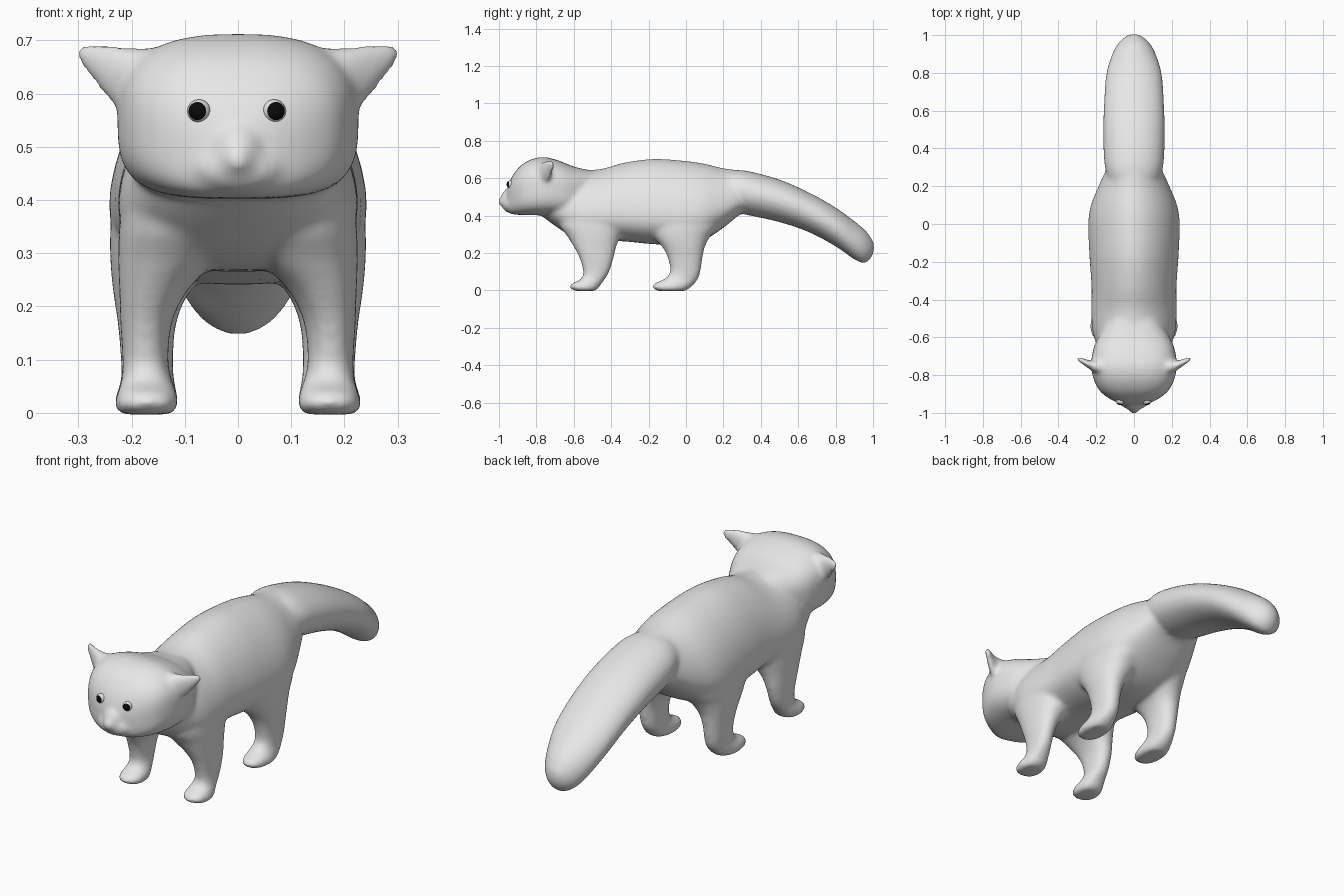
import bpy, bmesh, math
from mathutils import Vector

if "Cube" in bpy.data.objects:
    bpy.data.objects.remove(bpy.data.objects["Cube"])


def material(name, c):
    m = bpy.data.materials.new(name)
    m.diffuse_color = (c, c, c, 1)
    m.use_nodes = True
    m.node_tree.nodes["Principled BSDF"].inputs["Base Color"].default_value = m.diffuse_color
    return m


fur = material("light grey fur", 0.8)
eye_white = material("eye white", 0.8)
black = material("pupil black", 0.003)


def smooth_rows(rows, steps=5):
    """Catmull-Rom interpolation of section rows."""
    out = []
    for i in range(len(rows) - 1):
        a, b, c, d = (rows[max(0, min(len(rows) - 1, i + k))] for k in (-1, 0, 1, 2))
        for s in range(steps):
            t = s / steps
            out.append([0.5 * (2 * q + (r - p) * t + (2 * p - 5 * q + 4 * r - u) * t * t
                               + (3 * q - p - 3 * r + u) * t ** 3)
                        for p, q, r, u in zip(a, b, c, d)])
    return out + [list(rows[-1])]


def loft(bm, rows, axis, power=(2, 2), mirror=False, n=48):
    """Rows: centre x, y, z, radius u, upper and lower radius v."""
    u, v = [k for k in range(3) if k != axis]
    rows = [r if len(r) == 6 else (*r, r[4]) for r in rows]
    for sx in ((1, -1) if mirror else (1,)):
        rings = []
        for cx, cy, cz, ru, up, low in smooth_rows(rows):
            ring = []
            for i in range(n):
                a = 2 * math.pi * i / n
                c, s = math.cos(a), math.sin(a)
                e = 2 / power[0 if s >= 0 else 1]
                p = [cx, cy, cz]
                p[u] += ru * math.copysign(abs(c) ** e, c)
                p[v] += (up if s >= 0 else low) * math.copysign(abs(s) ** e, s)
                p[0] *= sx
                ring.append(bm.verts.new(p))
            rings.append(ring)
        for r, q in zip(rings, rings[1:]):
            for i in range(n):
                bm.faces.new((r[i], r[(i + 1) % n], q[(i + 1) % n], q[i]))
        bm.faces.new(rings[0])
        bm.faces.new(rings[-1])


def along_y(rows, k=.5):
    """y, top, bottom, half width; k is the height of the widest line."""
    return [(0, y, b + (t - b) * k, w, (t - b) * (1 - k), (t - b) * k) for y, t, b, w in rows]


def leg(rows):
    """z, front, back, inner, outer -> loft rows."""
    return [((i + o) / 2, (f + b) / 2, z, (o - i) / 2, (b - f) / 2) for z, f, b, i, o in rows]


def ball(bm, loc, radii):
    for v in bmesh.ops.create_uvsphere(bm, u_segments=24, v_segments=16, radius=1)["verts"]:
        v.co = Vector([l + c * r for l, c, r in zip(loc, v.co, radii)])


bm = bmesh.new()
# Trunk, widest low down
loft(bm, along_y([
    (-.78, .58, .405, .12), (-.70, .63, .345, .175), (-.62, .648, .295, .205),
    (-.55, .645, .272, .222), (-.45, .65, .266, .226), (-.33, .683, .262, .225),
    (-.17, .703, .247, .236), (0, .692, .242, .242), (.10, .677, .27, .228),
    (.20, .653, .335, .188), (.28, .643, .40, .152), (.32, .63, .42, .13)], .33),
    1, (1.8, 2.3))
# Tail
loft(bm, along_y([
    (.22, .64, .43, .13), (.32, .64, .405, .157), (.50, .592, .365, .162),
    (.66, .522, .31, .158), (.80, .443, .235, .146), (.90, .37, .166, .115),
    (.955, .325, .146, .085), (.99, .28, .175, .048), (1.005, .25, .21, .018)]), 1)
# Head, flat underneath
loft(bm, along_y([
    (-.955, .55, .43, .06), (-.945, .58, .415, .09), (-.92, .625, .406, .138),
    (-.88, .67, .403, .184), (-.82, .703, .402, .214), (-.75, .712, .402, .227),
    (-.67, .69, .403, .217), (-.60, .662, .40, .19), (-.50, .638, .41, .13)]),
    1, (2.6, 3.4))
# Muzzle and nose
ball(bm, (0, -.925, .46), (.09, .06, .05))
ball(bm, (0, -.95, .487), (.047, .04, .055))
ball(bm, (0, -.978, .476), (.03, .027, .028))
# Ears
loft(bm, [(.14, -.76, .62, .05, .065), (.20, -.755, .624, .037, .064),
          (.235, -.745, .636, .024, .055), (.265, -.73, .654, .018, .04),
          (.29, -.717, .67, .014, .024), (.302, -.713, .674, .007, .011)],
     0, (2, 2), True)
# Front legs and paws, spreading into the chest
loft(bm, leg([(-.003, -.59, -.49, .125, .22), (.012, -.62, -.468, .112, .231),
              (.035, -.613, -.453, .114, .228), (.062, -.562, -.432, .124, .219),
              (.10, -.55, -.41, .131, .217), (.17, -.568, -.388, .124, .221),
              (.23, -.598, -.374, .095, .223), (.29, -.635, -.35, .04, .225),
              (.36, -.68, -.32, 0, .222), (.46, -.67, -.33, 0, .205)]),
     2, (2.3, 2.3), True)
# Hind legs and paws, spreading into the hips
loft(bm, leg([(-.003, -.15, -.005, .125, .22), (.012, -.178, .02, .112, .231),
              (.035, -.172, .045, .114, .229), (.062, -.115, .065, .12, .22),
              (.10, -.085, .077, .122, .22), (.17, -.096, .088, .116, .226),
              (.23, -.125, .10, .09, .235), (.29, -.18, .13, .04, .24),
              (.36, -.23, .18, 0, .238), (.46, -.24, .18, 0, .215)]),
     2, (2.2, 2.2), True)
bmesh.ops.recalc_face_normals(bm, faces=bm.faces)
mesh = bpy.data.meshes.new("body")
bm.to_mesh(mesh)
bm.free()
mesh.materials.append(fur)
body = bpy.data.objects.new("body", mesh)
bpy.context.collection.objects.link(body)
# Fuse the parts into one soft skin
rm = body.modifiers.new("fuse", 'REMESH')
rm.mode = 'VOXEL'
rm.voxel_size = 0.01
rm.use_smooth_shade = True
sm = body.modifiers.new("soften", 'SMOOTH')
sm.factor = 0.5
sm.iterations = 12

# Eyes with pupil caps facing forwards and a little outwards
for side, x, name in ((1, .068, "left_eye"), (-1, -.073, "right_eye")):
    bm = bmesh.new()
    bmesh.ops.create_uvsphere(bm, u_segments=32, v_segments=32, radius=.022)
    for f in bm.faces:
        f.smooth = True
        f.material_index = 1 if f.calc_center_median().z > .022 * .62 else 0
    me = bpy.data.meshes.new(name)
    bm.to_mesh(me)
    bm.free()
    me.materials.append(eye_white)
    me.materials.append(black)
    eye = bpy.data.objects.new(name, me)
    eye.location = (x, -.937, .567)
    eye.rotation_euler = Vector((side * .25, -1, .02)).to_track_quat('Z', 'Y').to_euler()
    bpy.context.collection.objects.link(eye)
